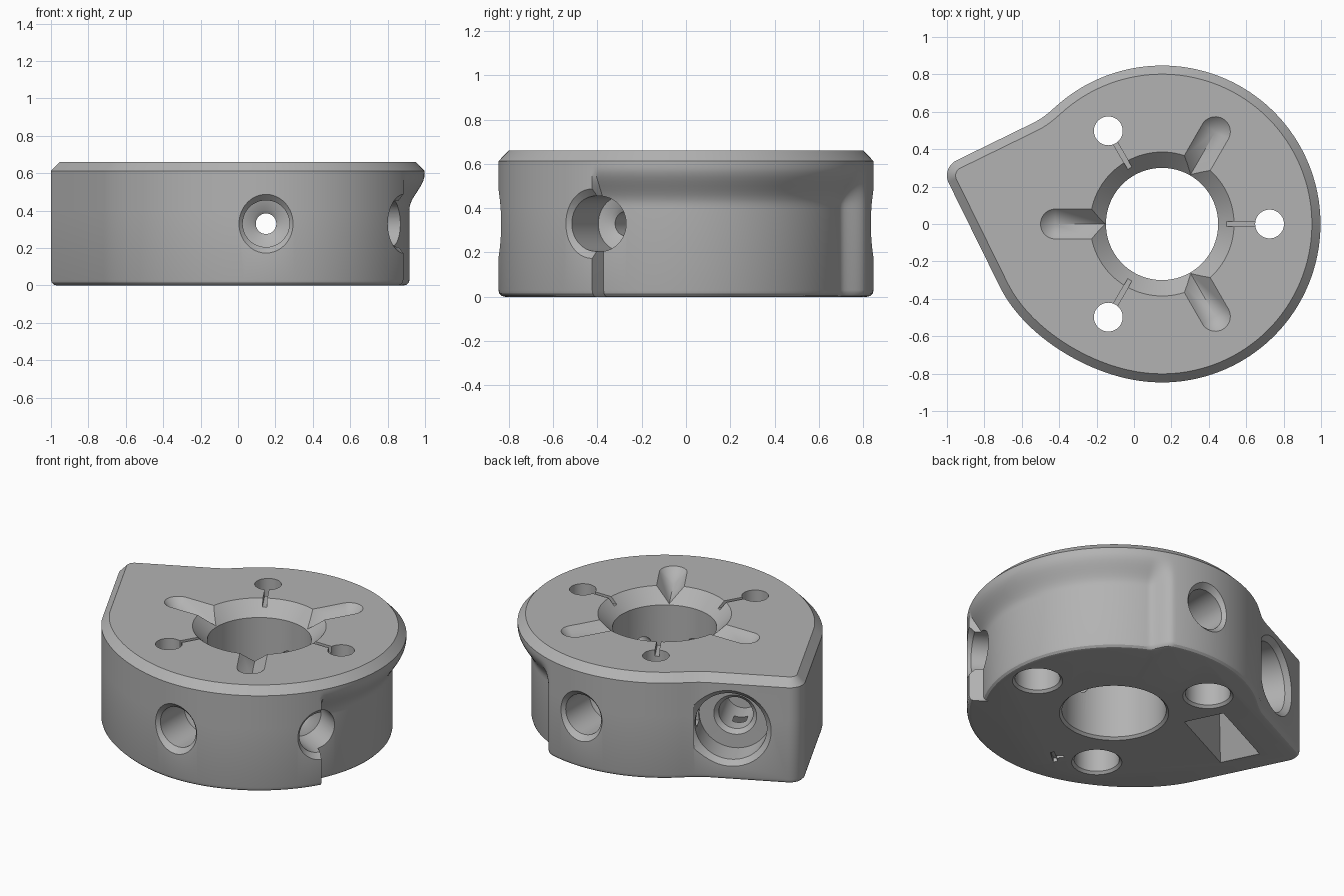
import bpy, bmesh, math
from mathutils import Vector, Matrix
from mathutils.geometry import interpolate_bezier

if "Cube" in bpy.data.objects:
    bpy.data.objects.remove(bpy.data.objects["Cube"])

CX, R, TOP, MID = 0.15, 0.847, 0.66, 0.33
rad = math.radians


def arc(cx, cy, r, a0, a1, step):
    n = round((a1 - a0) / step)
    return [Vector((cx + r * math.cos(rad(a0 + (a1 - a0) * i / n)),
                    cy + r * math.sin(rad(a0 + (a1 - a0) * i / n)))) for i in range(n + 1)]


def smooth(x):
    x = max(0.0, min(1.0, x))
    return x * x * (3 - 2 * x)


def to_object(name, bm):
    bmesh.ops.recalc_face_normals(bm, faces=bm.faces)
    me = bpy.data.meshes.new(name)
    bm.to_mesh(me)
    bm.free()
    ob = bpy.data.objects.new(name, me)
    bpy.context.scene.collection.objects.link(ob)
    return ob


def loft(name, rings):
    bm = bmesh.new()
    loops = [[bm.verts.new(p) for p in ring] for ring in rings]
    n = len(loops[0])
    for a, b in zip(loops, loops[1:]):
        for i in range(n):
            j = (i + 1) % n
            bm.faces.new((a[i], a[j], b[j], b[i]))
    bm.faces.new(loops[0][::-1])
    bm.faces.new(loops[-1])
    return to_object(name, bm)


cutters = []


def lathe_cut(profile, matrix, seg=64):
    """Revolved cutter; profile is (radius, distance along local z)."""
    cutters.append(loft("cutter", [[matrix @ Vector((r * math.cos(math.tau * i / seg),
                   r * math.sin(math.tau * i / seg), d)) for i in range(seg)] for r, d in profile]))


def hull_cut(points, matrix):
    bm = bmesh.new()
    vs = [bm.verts.new(matrix @ Vector(p)) for p in points]
    res = bmesh.ops.convex_hull(bm, input=vs)
    inner = [v for v in bm.verts if not v.link_faces]
    bmesh.ops.delete(bm, geom=inner, context='VERTS')
    cutters.append(to_object("cutter", bm))


def box(x0, x1, y0, y1, z0, z1):
    return [(x, y, z) for x in (x0, x1) for y in (y0, y1) for z in (z0, z1)]


def frame(x, y, z, angle):
    return Matrix.Translation((x, y, z)) @ Matrix.Rotation(rad(angle), 4, 'Z')


SIDE = Matrix.Rotation(rad(90), 4, 'Y')   # turns local z towards local x

# Outline: round body with one squared-off, rounded corner
circle = arc(CX, 0, R, -96, 132, 1)
tip = arc(-0.91, 0.259, 0.09, 116, 206, 7.5)


def bez(a, ha, hb, b, n):
    return [Vector(p[:2]) for p in interpolate_bezier(a, ha, hb, b, n)][1:-1]


s, e = circle[0], circle[-1]
neck = bez(e, e + Vector((-0.045, -0.04)), Vector((-0.49, 0.565)), Vector((-0.54, 0.54)), 10)
flank0 = Vector((-0.72, -0.33))
flank = [flank0] + bez(flank0, flank0 + Vector((0.13, -0.27)), s + Vector((-0.3, 0.03)), s, 30)
outline = circle + neck + [Vector((-0.54, 0.54))] + tip + flank
N = len(outline)
normals = []
for i in range(N):
    d = (outline[(i + 1) % N] - outline[i - 1]).normalized()
    normals.append(Vector((d.y, -d.x)))

# Body loft: rounded foot, undercut on the right side, chamfered top edge
layers = [(0.03, 0), (0.015, 0.004), (0.004, 0.015), (0, 0.03), (0, 0.40)]
layers += [(0, 0.40 + 0.02 * k) for k in range(1, 11)] + [(0, 0.612), (0.046, TOP)]
rings = []
for inset, z in layers:
    depth = 0.08 * (1 - smooth((z - 0.41) / 0.18))
    ring = []
    for p, n in zip(outline, normals):
        q = p - n * inset
        radial = (p - Vector((CX, 0))).normalized()
        a = math.degrees(math.atan2(radial.y, radial.x))
        ramp = smooth((a + 30) / 1.0) * (1 - smooth((a - 65) / 9))
        q = q - radial * depth * ramp
        ring.append((q.x, q.y, z))
    rings.append(ring)
body = loft("collar_body", rings)

# Central bore with wide top cone
lathe_cut([(0.325, -0.01), (0.30, 0.015), (0.30, 0.575), (0.395, 0.67)], frame(CX, 0, 0, 0), 96)

for a in (0, 120, -120):
    m = frame(CX, 0, 0, a)
    # Counterbored bolt holes and thin slits
    lathe_cut([(0.155, -0.01), (0.13, 0.015), (0.13, 0.3), (0.077, 0.301), (0.077, 0.7)],
              m @ Matrix.Translation((0.575, 0, 0)), 48)
    hull_cut(box(0.33, 0.52, -0.0125, 0.0125, 0.62, 0.68), m)
    # V-shaped grooves with a conical end
    pts = [(0.25, 0, 0.58), (0.57, 0, 0.58), (0.25, 0.09, 0.67), (0.25, -0.09, 0.67)]
    pts += [(0.57 + 0.09 * math.cos(rad(t)), 0.09 * math.sin(rad(t)), 0.67) for t in range(-90, 91, 9)]
    hull_cut(pts, frame(CX, 0, 0, a + 60))

# Stepped radial screw holes
for a in (-90, 90, -30):
    lathe_cut([(0.055, 0.2), (0.055, 0.545), (0.075, 0.56), (0.125, 0.575), (0.125, 0.815), (0.17, 0.86)],
              frame(CX, 0, MID, a) @ SIDE, 48)

# Large port on the flat face, with a key notch
port = frame(-0.65, 0.486, MID, 116)
lathe_cut([(0.1, -0.5), (0.1, -0.215), (0.125, -0.19), (0.21, -0.189), (0.21, -0.03), (0.25, 0.01)], port @ SIDE)
hull_cut(box(-0.17, -0.07, -0.245, -0.15, -0.04, 0.08), port)

# Hopper-shaped pocket in the underside
hull_cut(box(-0.125, 0.125, -0.26, 0.26, -0.01, -0.005) + box(-0.03, 0.03, -0.03, 0.03, 0.24, 0.25),
         frame(-0.51, 0.18, 0, 116))

# Small direction mark in the underside
for x, y, a, h in ((0.09, -0.61, 0, 0.055), (0.075, -0.595, 90, 0.035)):
    hull_cut(box(-h, h, -0.012, 0.012, -0.01, 0.025), frame(x, y, 0, a + 40))

# Apply all cuts
bpy.context.view_layer.objects.active = body
body.select_set(True)
for c in cutters:
    c.hide_render = True
    mod = body.modifiers.new("cut", 'BOOLEAN')
    mod.operation = 'DIFFERENCE'
    mod.solver = 'EXACT'
    mod.object = c
    bpy.ops.object.modifier_apply(modifier=mod.name)
    bpy.data.objects.remove(c, do_unlink=True)

# Colour and shading
mat = bpy.data.materials.new("mid_grey")
mat.diffuse_color = (0.45, 0.45, 0.45, 1)
mat.use_nodes = True
mat.node_tree.nodes["Principled BSDF"].inputs["Base Color"].default_value = mat.diffuse_color
body.data.materials.clear()
body.data.materials.append(mat)
bpy.ops.object.shade_smooth_by_angle(angle=rad(30))
